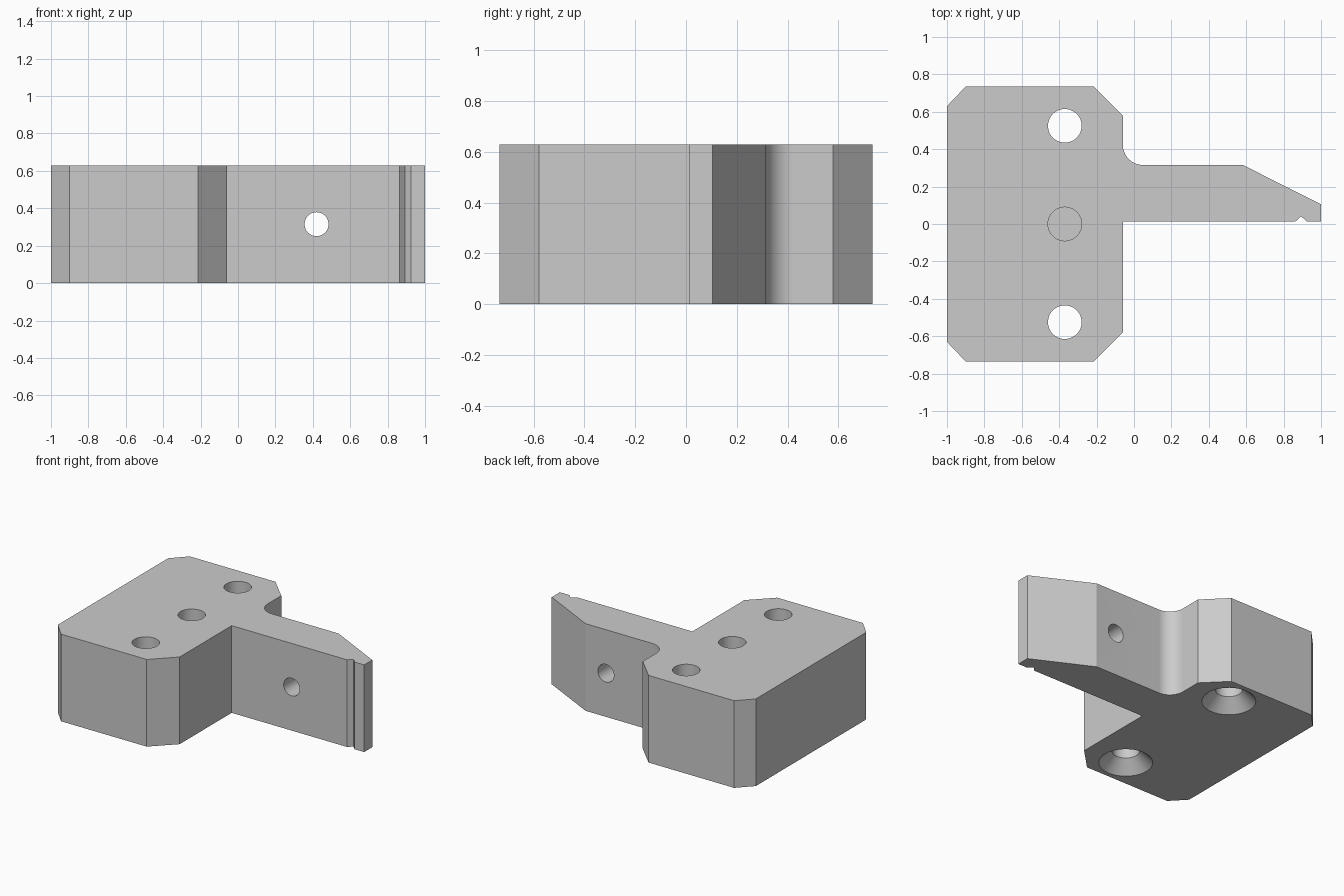
import bpy
import bmesh
from math import cos, sin, pi, radians
from mathutils import Matrix

if "Cube" in bpy.data.objects:
    bpy.data.objects.remove(bpy.data.objects["Cube"])

HEIGHT = 0.63
HOLE_X, HOLE_R = -0.37, 0.09

steel = bpy.data.materials.new("plain_grey")
steel.use_nodes = True
grey = (0.6, 0.6, 0.6, 1)
steel.diffuse_color = grey
steel.node_tree.nodes["Principled BSDF"].inputs["Base Color"].default_value = grey


def finish(bm, name):
    bmesh.ops.recalc_face_normals(bm, faces=bm.faces)
    mesh = bpy.data.meshes.new(name)
    bm.to_mesh(mesh)
    bm.free()
    mesh.materials.append(steel)
    obj = bpy.data.objects.new(name, mesh)
    bpy.context.collection.objects.link(obj)
    return obj


def extrude_profile(name, points, height):
    bm = bmesh.new()
    face = bm.faces.new([bm.verts.new((x, y, 0)) for x, y in points])
    result = bmesh.ops.extrude_face_region(bm, geom=[face])
    top = [v for v in result["geom"] if isinstance(v, bmesh.types.BMVert)]
    bmesh.ops.translate(bm, verts=top, vec=(0, 0, height))
    return finish(bm, name)


def lathe_cutter(name, profile, location, tilt=0):
    """Turn (radius, height) pairs around z into a closed solid."""
    bm = bmesh.new()
    n = 48
    rings = [[bm.verts.new((r * cos(2 * pi * i / n), r * sin(2 * pi * i / n), z))
              for i in range(n)] for r, z in profile]
    for low, high in zip(rings, rings[1:]):
        for i in range(n):
            j = (i + 1) % n
            bm.faces.new((low[i], low[j], high[j], high[i]))
    bm.faces.new(rings[0][::-1])
    bm.faces.new(rings[-1])
    bm.transform(Matrix.Translation(location) @ Matrix.Rotation(tilt, 4, "X"))
    cutter = finish(bm, name)
    cutter.hide_render = True
    return cutter


# Outline: chamfered block, notched and tapered arm, filleted inner corner
fillet = [(0.05 - 0.11 * sin(a), 0.425 - 0.11 * cos(a))
          for a in (i * pi / 32 for i in range(17))]
outline = [(-1, -0.63), (-0.9, -0.735), (-0.215, -0.735), (-0.06, -0.58),
           (-0.06, 0.013), (0.863, 0.013), (0.893, 0.042), (0.924, 0.013),
           (1, 0.013), (1, 0.105), (0.583, 0.315), *fillet,
           (-0.06, 0.58), (-0.215, 0.735), (-0.9, 0.735), (-1, 0.63)]
bracket = extrude_profile("bracket_body", outline, HEIGHT)

# Two countersunk through holes, a blind hole and a cross hole in the arm
countersunk = [(0.197, -0.02), (HOLE_R, 0.087), (HOLE_R, HEIGHT + 0.1)]
cutters = [lathe_cutter(side + "_screw_hole", countersunk, (HOLE_X, y, 0))
           for side, y in (("front", -0.525), ("back", 0.525))]
cutters.append(lathe_cutter("blind_hole", [(HOLE_R, 0.3), (HOLE_R, HEIGHT + 0.1)],
                            (HOLE_X, 0, 0)))
cutters.append(lathe_cutter("arm_cross_hole", [(0.064, -0.3), (0.064, 0.3)],
                            (0.42, 0.16, HEIGHT / 2), pi / 2))

bpy.ops.object.select_all(action="DESELECT")
bracket.select_set(True)
bpy.context.view_layer.objects.active = bracket
for cutter in cutters:
    cut = bracket.modifiers.new(cutter.name, "BOOLEAN")
    cut.operation = "DIFFERENCE"
    cut.solver = "EXACT"
    cut.object = cutter
    bpy.ops.object.modifier_apply(modifier=cut.name)
    bpy.data.objects.remove(cutter)

bpy.ops.object.shade_smooth_by_angle(angle=radians(20))
